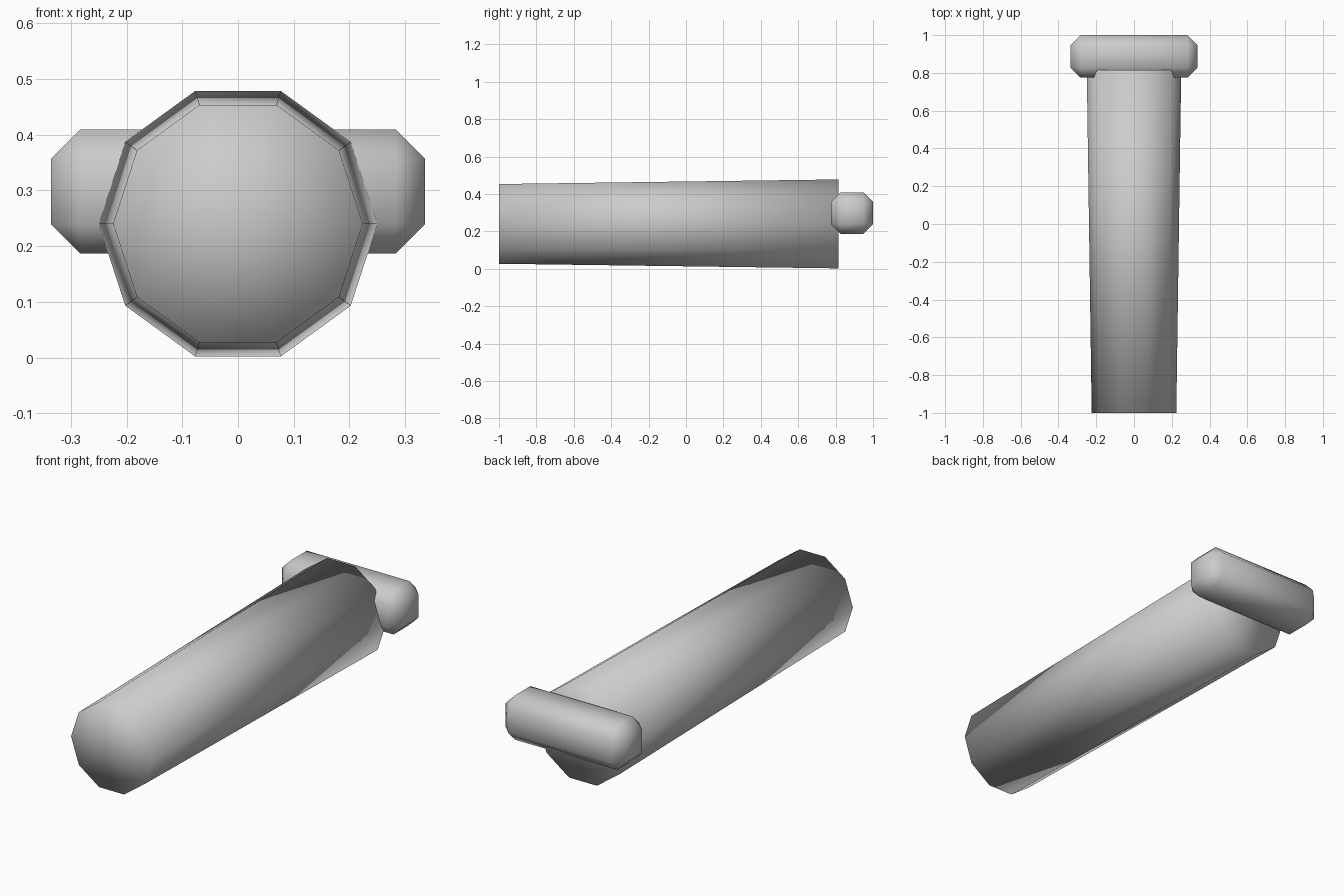
import bpy
import bmesh
from math import pi
from mathutils import Matrix

default = bpy.data.objects.get("Cube")
if default:
    bpy.data.objects.remove(default, do_unlink=True)

# Single grey material
grey = bpy.data.materials.new("plain_grey")
grey.use_nodes = True
colour = (0.6, 0.6, 0.6, 1)
grey.diffuse_color = colour
grey.node_tree.nodes["Principled BSDF"].inputs["Base Color"].default_value = colour


def add_object(name, bm):
    """Turn a bmesh into a fully smooth-shaded grey object."""
    bmesh.ops.recalc_face_normals(bm, faces=bm.faces)
    for face in bm.faces:
        face.smooth = True
    mesh = bpy.data.meshes.new(name)
    bm.to_mesh(mesh)
    bm.free()
    mesh.materials.append(grey)
    obj = bpy.data.objects.new(name, mesh)
    bpy.context.collection.objects.link(obj)
    return obj


# Tapered ten-sided shaft, lying along y, wider at the back
front_y, back_y = -1.0, 0.815
bm = bmesh.new()
bmesh.ops.create_cone(bm, cap_ends=True, cap_tris=True, segments=10,
                      radius1=0.25, radius2=0.224, depth=back_y - front_y)
bmesh.ops.rotate(bm, verts=bm.verts, matrix=Matrix.Rotation(pi / 2, 3, "X")
                 @ Matrix.Rotation(pi / 2, 3, "Z"))
bmesh.ops.translate(bm, verts=bm.verts, vec=(0, (front_y + back_y) / 2, 0.24))
add_object("tapered_shaft", bm)

# Chamfered crossbar behind the wide end
bm = bmesh.new()
bmesh.ops.create_cube(bm, size=1)
bmesh.ops.scale(bm, verts=bm.verts, vec=(0.67, 0.225, 0.222))
bmesh.ops.bevel(bm, geom=bm.edges[:], offset=0.052, segments=1,
                affect="EDGES", profile=0.5)
bmesh.ops.translate(bm, verts=bm.verts, vec=(0, 0.8875, 0.298))
add_object("crossbar", bm)
